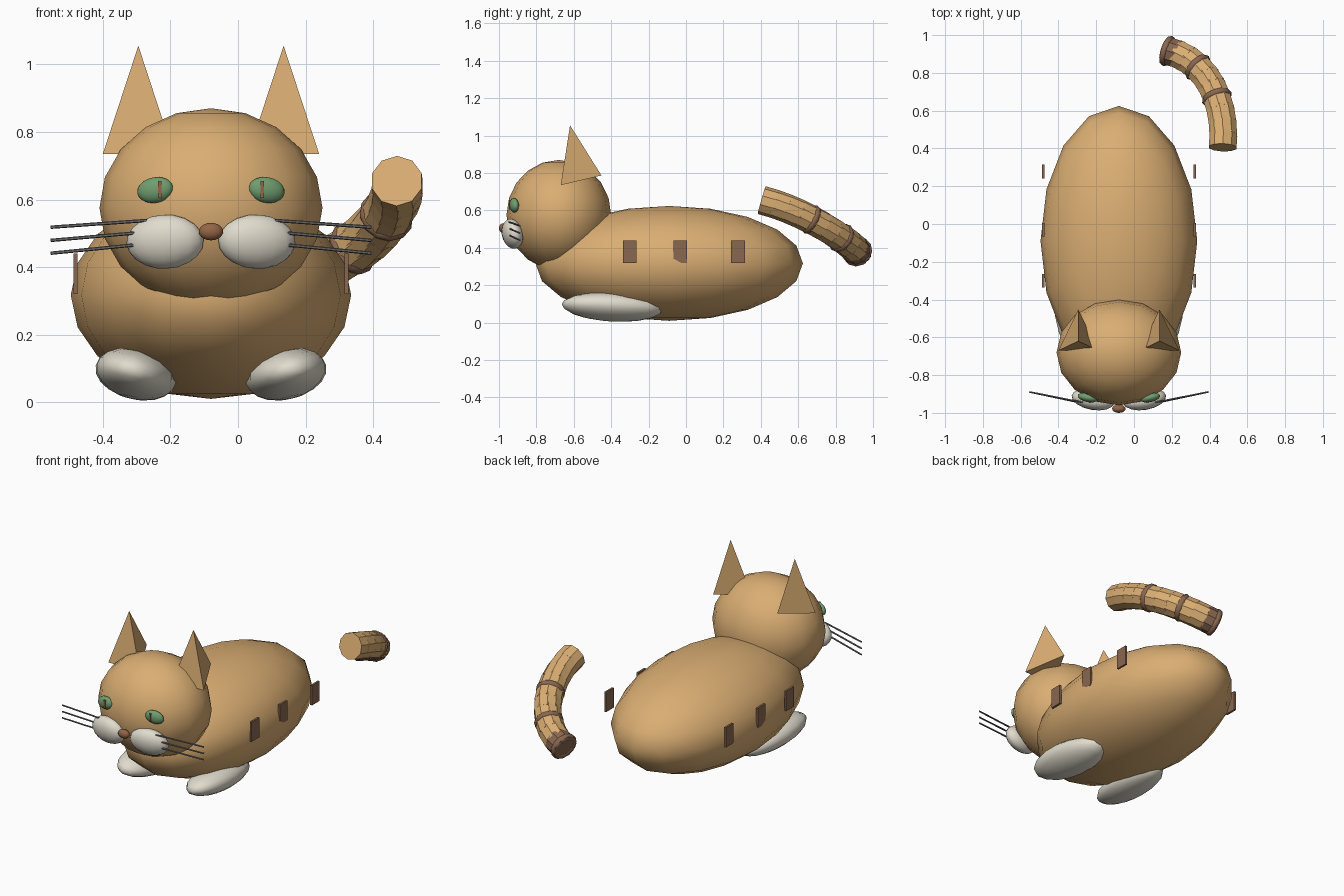
import bpy, bmesh, math
from mathutils import Vector, Matrix, Euler
from mathutils.geometry import interpolate_bezier

if "Cube" in bpy.data.objects:
    bpy.data.objects.remove(bpy.data.objects["Cube"])

CX = -0.08  # symmetry plane of the cat


def material(name, rgb):
    m = bpy.data.materials.new(name)
    m.diffuse_color = (*rgb, 1)
    m.use_nodes = True
    m.node_tree.nodes["Principled BSDF"].inputs["Base Color"].default_value = m.diffuse_color
    return m


tan = material("tan fur", (0.70, 0.42, 0.17))
cream = material("cream fur", (0.75, 0.71, 0.61))
brown = material("brown stripe", (0.25, 0.135, 0.08))
nose_brown = material("nose brown", (0.29, 0.13, 0.06))
green = material("eye green", (0.16, 0.34, 0.16))
grey = material("whisker grey", (0.17, 0.17, 0.17))


def finish(name, bm, mat, smooth=False):
    bmesh.ops.recalc_face_normals(bm, faces=bm.faces)
    me = bpy.data.meshes.new(name)
    for f in bm.faces:
        f.smooth = smooth
    bm.to_mesh(me)
    bm.free()
    me.materials.append(mat)
    ob = bpy.data.objects.new(name, me)
    bpy.context.collection.objects.link(ob)
    return ob


def placed(loc, scale, rot=(0, 0, 0)):
    return Matrix.LocRotScale(Vector(loc), Euler([math.radians(a) for a in rot]), Vector(scale))


def ellipsoid(name, loc, radii, mat, rot=(0, 0, 0)):
    bm = bmesh.new()
    bmesh.ops.create_uvsphere(bm, u_segments=16, v_segments=10, radius=1,
                              matrix=placed(loc, radii, rot))
    return finish(name, bm, mat, True)


def box(name, loc, size, mat):
    bm = bmesh.new()
    bmesh.ops.create_cube(bm, size=1, matrix=placed(loc, size))
    return finish(name, bm, mat)


def rod(name, a, b, radius, sides, mat):
    a, b = Vector(a), Vector(b)
    turn = (b - a).to_track_quat('Z', 'Y').to_matrix().to_4x4()
    bm = bmesh.new()
    bmesh.ops.create_cone(bm, cap_ends=True, segments=sides, radius1=radius, radius2=radius,
                          depth=(b - a).length, matrix=Matrix.Translation((a + b) / 2) @ turn)
    return finish(name, bm, mat)


def ring(name, centre, direction, major, minor, mat):
    bm = bmesh.new()
    turn = Matrix.Translation(centre) @ direction.to_track_quat('Z', 'Y').to_matrix().to_4x4()
    n, k = 12, 8
    grid = []
    for i in range(n):
        u = 2 * math.pi * i / n
        row = []
        for j in range(k):
            v = 2 * math.pi * j / k
            r = major + minor * math.cos(v)
            row.append(bm.verts.new(turn @ Vector((r * math.cos(u), r * math.sin(u), minor * math.sin(v)))))
        grid.append(row)
    for i in range(n):
        for j in range(k):
            a, b = grid[i], grid[(i + 1) % n]
            bm.faces.new((a[j], b[j], b[(j + 1) % k], a[(j + 1) % k]))
    return finish(name, bm, mat, True)


# Body, head and nose
ellipsoid("body", (CX, -0.09, 0.317), (0.415, 0.715, 0.307), tan)
ellipsoid("head", (CX, -0.68, 0.575), (0.33, 0.28, 0.295), tan)
ellipsoid("nose", (CX, -0.978, 0.505), (0.036, 0.022, 0.026), nose_brown)

# Paired parts
for s, side in ((-1, "left"), (1, "right")):
    # Ear: a three-sided pyramid with a tilted base
    x = CX + s * 0.215
    bm = bmesh.new()
    p = [bm.verts.new(c) for c in ((x - 0.105, -0.67, 0.735), (x + 0.105, -0.67, 0.735),
                                   (x, -0.452, 0.787), (x, -0.62, 1.055))]
    for f in ((0, 1, 2), (0, 1, 3), (1, 2, 3), (2, 0, 3)):
        bm.faces.new([p[i] for i in f])
    finish(side + "_ear", bm, tan)

    # Eye and slit pupil
    ellipsoid(side + "_eye", (CX + s * 0.165, -0.919, 0.628), (0.055, 0.024, 0.038), green,
              (0, s * 10, s * 12))
    box(side + "_pupil", (CX + s * 0.152, -0.943, 0.63), (0.01, 0.009, 0.05), nose_brown)

    # Muzzle pad and front paw
    ellipsoid(side + "_muzzle_pad", (CX + s * 0.136, -0.928, 0.475), (0.116, 0.055, 0.081), cream,
              (12, s * 3, s * 10))
    ellipsoid(side + "_paw", (CX + s * 0.222, -0.395, 0.083), (0.122, 0.27, 0.074), cream,
              (-3.4, s * -12, s * 3.7))

    # Whiskers
    for i, (dx, z0, z1) in enumerate(((0.19, 0.538, 0.518), (0.20, 0.503, 0.479), (0.21, 0.467, 0.441))):
        rod(f"{side}_whisker_{i + 1}", (CX + s * dx, -0.945, z0), (CX + s * 0.474, -0.889, z1),
            0.005, 6, grey)

    # Flank stripe plates
    for i, y in enumerate((-0.30, -0.03, 0.278)):
        box(f"{side}_flank_stripe_{i + 1}", (CX + s * 0.401, y, 0.38), (0.012, 0.073, 0.12), brown)

# Tail: overlapping ten-sided segments along a curve
N = 10
path = interpolate_bezier(Vector((0.47, 0.405, 0.655)), Vector((0.49, 0.63, 0.60)),
                          Vector((0.40, 0.87, 0.44)), Vector((0.165, 0.92, 0.375)), N + 1)
for i in range(N):
    step = (path[i + 1] - path[i]) * 0.12
    start = path[i] - (step if i else Vector())
    end = path[i + 1] + (step if i < N - 1 else Vector())
    rod(f"tail_segment_{i + 1}", start, end, 0.077, 10, brown if i == N - 1 else tan)

# Tail stripe rings
for n, i in enumerate((4, 7, 10)):
    direction = path[min(i + 1, N)] - path[i - 1]
    ring(f"tail_ring_{n + 1}", path[i] - direction.normalized() * (0.015 if i == N else 0),
         direction, 0.063, 0.02, brown)
